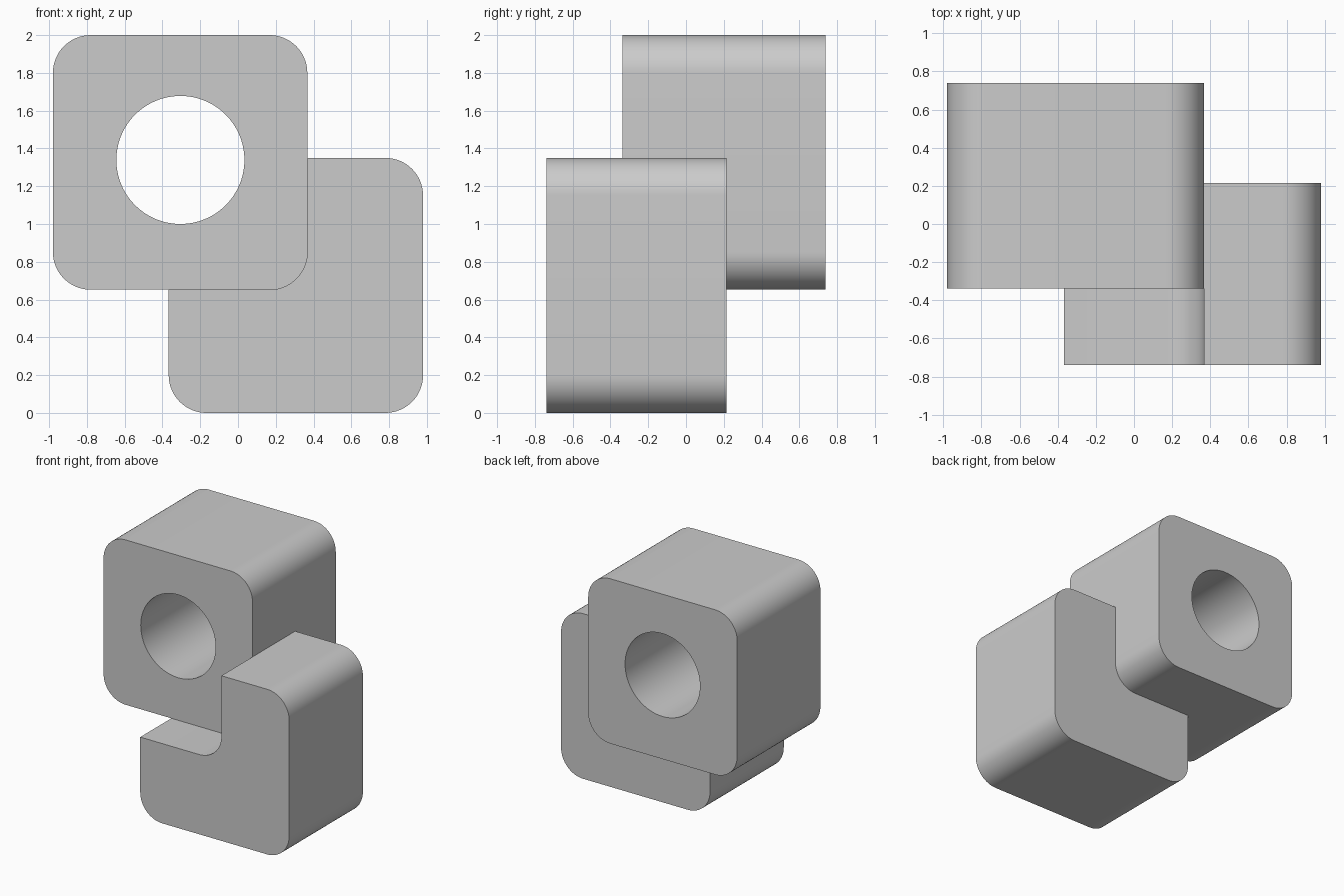
import bpy, bmesh
from math import sin, cos, radians
from mathutils import Matrix

if "Cube" in bpy.data.objects:
    bpy.data.objects.remove(bpy.data.objects["Cube"])


def arc(cx, cz, r, start, end, steps=16):
    """Points along an arc in the front (x, z) plane, angles in degrees."""
    angles = [radians(start + (end - start) * i / steps) for i in range(steps + 1)]
    return [(cx + r * cos(a), cz + r * sin(a)) for a in angles]


def extrude_profile(name, loops, y0, y1):
    """Fill closed front-view loops (inner ones become holes) and extrude along y."""
    curve = bpy.data.curves.new(name + "_profile", 'CURVE')
    curve.dimensions = '2D'
    curve.fill_mode = 'BOTH'
    curve.extrude = (y1 - y0) / 2
    for pts in loops:
        spline = curve.splines.new('POLY')
        spline.points.add(len(pts) - 1)
        for p, (x, z) in zip(spline.points, pts):
            p.co = (x, z, 0, 1)
        spline.use_cyclic_u = True
    obj = bpy.data.objects.new(name, curve)
    bpy.context.collection.objects.link(obj)
    bpy.ops.object.select_all(action='DESELECT')
    obj.select_set(True)
    bpy.context.view_layer.objects.active = obj
    bpy.ops.object.convert(target='MESH')
    obj = bpy.context.view_layer.objects.active

    # Stand the profile upright and weld caps to walls
    bm = bmesh.new()
    bm.from_mesh(obj.data)
    bm.transform(Matrix.Translation((0, (y0 + y1) / 2, 0)) @ Matrix.Rotation(radians(90), 4, 'X'))
    bmesh.ops.remove_doubles(bm, verts=bm.verts, dist=1e-5)
    bmesh.ops.dissolve_degenerate(bm, edges=bm.edges, dist=1e-6)
    bmesh.ops.recalc_face_normals(bm, faces=bm.faces)
    bm.to_mesh(obj.data)
    bm.free()
    bpy.ops.object.shade_smooth_by_angle(angle=radians(30))
    return obj


R = 0.2                    # corner radius
IN, OUT = 0.367, 0.98      # inner and outer x limits of both blocks
SEAM, STEP = 0.652, 1.35   # underside of upper block, top of lower block

# Upper block: rounded square with a round bore
square = (arc(IN - R, 2 - R, R, 0, 90) + arc(-OUT + R, 2 - R, R, 90, 180)
          + arc(-OUT + R, SEAM + R, R, 180, 270) + arc(IN - R, SEAM + R, R, 270, 360))
bore = arc(-0.305, 1.339, 0.339, 0, 360, 96)[:-1]
extrude_profile("upper_block", [square, bore], -0.337, 0.739)

# Lower block: rounded square with its corner notched to cradle the upper block
notched = (arc(OUT - R, STEP - R, R, 0, 90) + [(IN, STEP)]
           + arc(IN - R, SEAM + R, R, 360, 270) + [(-IN, SEAM)]
           + arc(-IN + R, R, R, 180, 270) + arc(OUT - R, R, R, 270, 360))
extrude_profile("lower_block", [notched], -0.739, 0.214)
